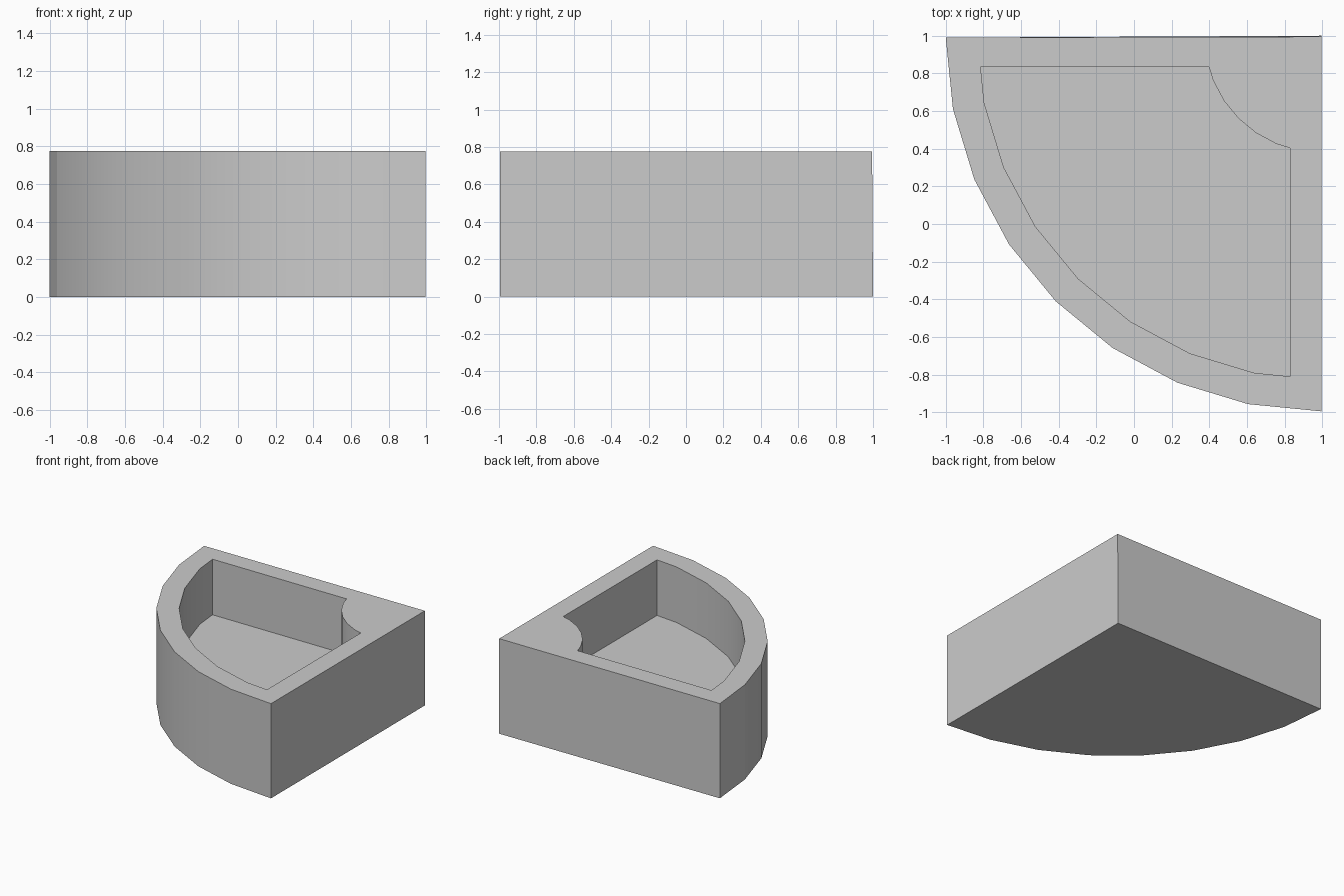
import bpy, bmesh, math
from mathutils import Vector

if "Cube" in bpy.data.objects:
    bpy.data.objects.remove(bpy.data.objects["Cube"], do_unlink=True)

HEIGHT, FLOOR = 0.775, 0.32
CORNER = Vector((0.995, 1.0))      # centre of the quarter circle
STEP = math.radians(11.25)
WALL = 0.166                       # thickness of the two straight walls


def polar(radius, i):
    """Point on an arc around the corner, i steps from the back edge."""
    return CORNER - Vector((math.cos(i * STEP), math.sin(i * STEP))) * radius


def clipped_arc(radius, first, last):
    """Faceted arc whose ends are cut off at the straight walls."""
    a, b = polar(radius, first - 1), polar(radius, first)
    t = (CORNER.y - WALL - a.y) / (b.y - a.y)
    start = a.lerp(b, t)
    a, b = polar(radius, last + 1), polar(radius, last)
    t = (CORNER.x - WALL - a.x) / (b.x - a.x)
    end = a.lerp(b, t)
    return [start] + [polar(radius, i) for i in range(first, last + 1)] + [end]


# Plan outlines: quarter disc, and the pocket with a rounded-off corner
outer = [polar(1.995, i) for i in range(9)] + [CORNER.copy()]
outer[0].y = 0.99
inner = clipped_arc(1.826, 1, 7) + clipped_arc(0.622, 2, 6)[::-1]

bm = bmesh.new()


def ring(points, z):
    verts = [bm.verts.new((p.x, p.y, z)) for p in points]
    edges = [bm.edges.new((v, verts[i - 1])) for i, v in enumerate(verts)]
    return verts, edges


def walls(low, high):
    for i in range(len(low)):
        bm.faces.new((low[i - 1], low[i], high[i], high[i - 1]))


# Outer body and pocket walls
base, _ = ring(outer, 0)
top, top_edges = ring(outer, HEIGHT)
pocket, _ = ring(inner, FLOOR)
lip, lip_edges = ring(inner, HEIGHT)
top[-1].co.y -= 0.005
walls(base, top)
walls(pocket, lip)
bm.faces.new(base)
bm.faces.new(pocket)

# Rim between the two outlines
bmesh.ops.triangle_fill(bm, edges=top_edges + lip_edges, use_beauty=True)
bmesh.ops.recalc_face_normals(bm, faces=bm.faces[:])

mesh = bpy.data.meshes.new("quarter_round_tray")
bm.to_mesh(mesh)
bm.free()
tray = bpy.data.objects.new("quarter_round_tray", mesh)
bpy.context.collection.objects.link(tray)

# Plain grey material
grey = bpy.data.materials.new("light grey")
grey.use_nodes = True
colour = (0.6, 0.6, 0.6, 1)
grey.diffuse_color = colour
grey.node_tree.nodes["Principled BSDF"].inputs["Base Color"].default_value = colour
mesh.materials.append(grey)

# Smooth curved walls with crisp corners
bpy.ops.object.select_all(action='DESELECT')
tray.select_set(True)
bpy.context.view_layer.objects.active = tray
bpy.ops.object.shade_smooth_by_angle(angle=math.radians(30))

# Crease beside the first outer facet
crease = polar(1.995, 1)
for edge in mesh.edges:
    if all((mesh.vertices[v].co.xy - crease).length < 0.001 for v in edge.vertices):
        edge.use_edge_sharp = True
